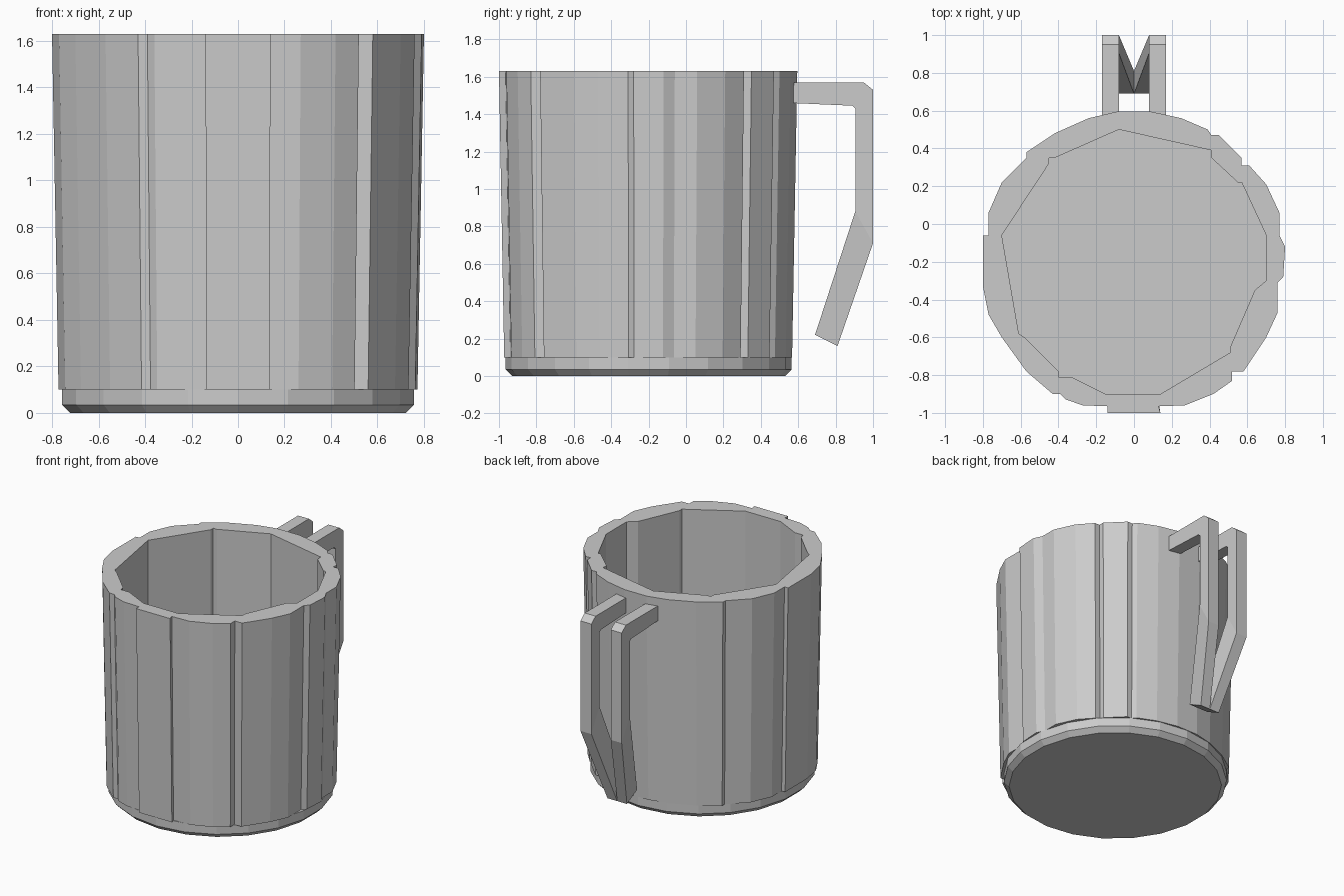
import bpy
import bmesh

cube = bpy.data.objects.get("Cube")
if cube:
    bpy.data.objects.remove(cube, do_unlink=True)

CENTRE_Y = -0.2
RIM = 1.63
BASE_TOP = 0.1

clay = bpy.data.materials.new("plain grey")
clay.use_nodes = True
grey = (0.6, 0.6, 0.6, 1)
clay.diffuse_color = grey
clay.node_tree.nodes["Principled BSDF"].inputs["Base Color"].default_value = grey


def finish(bm, name):
    bmesh.ops.recalc_face_normals(bm, faces=bm.faces)
    mesh = bpy.data.meshes.new(name)
    bm.to_mesh(mesh)
    bm.free()
    mesh.materials.append(clay)
    obj = bpy.data.objects.new(name, mesh)
    bpy.context.collection.objects.link(obj)
    return obj


def ring(bm, outline, scale, z):
    return [bm.verts.new((x * scale, CENTRE_Y + (y - CENTRE_Y) * scale, z))
            for x, y in outline]


def bridge(bm, a, b):
    n = len(a)
    for i in range(n):
        j = (i + 1) % n
        bm.faces.new((a[i], a[j], b[j], b[i]))


def fill_between(bm, *loops):
    edges = []
    for loop in loops:
        for a, b in zip(loop, loop[1:] + loop[:1]):
            edges.append(bm.edges.get((a, b)))
    bmesh.ops.triangle_fill(bm, edges=edges, use_beauty=True, normal=(0, 0, 1))


# Stepped stave outline of the outer wall, anticlockwise from the front panel
outer = [(-.14, -1), (.14, -1), (.13, -.965), (.27, -.96), (.42, -.9),
         (.52, -.83), (.52, -.78), (.58, -.78), (.7, -.6), (.76, -.47),
         (.76, -.31), (.79, -.28), (.8, -.12), (.77, -.06), (.77, .06),
         (.7, .21), (.61, .31), (.57, .31), (.57, .35), (.45, .47),
         (.41, .47), (.39, .5), (.25, .56), (.09, .595), (-.09, .595),
         (-.24, .56), (-.42, .48), (-.57, .38), (-.57, .35), (-.7, .22),
         (-.77, .06), (-.77, -.06), (-.8, -.06), (-.8, -.33), (-.77, -.48),
         (-.7, -.6), (-.57, -.78), (-.43, -.9), (-.39, -.9), (-.36, -.93),
         (-.27, -.96), (-.14, -.965)]

# Coarser outline of the inside wall
inner = [(-.15, -.9), (.14, -.9), (.51, -.68), (.51, -.65), (.64, -.35),
         (.7, -.3), (.7, -.06), (.57, .22), (.55, .22), (.41, .35),
         (.41, .39), (-.08, .5), (-.42, .35), (-.45, .35), (-.45, .32),
         (-.7, -.06), (-.61, -.58), (-.58, -.6), (-.4, -.78), (-.4, -.81),
         (-.33, -.81)]

# Tapered mug wall with rim and floor
bm = bmesh.new()
low = ring(bm, outer, 0.965, BASE_TOP)
high = ring(bm, outer, 1, RIM)
lip = ring(bm, inner, 1, RIM)
floor = ring(bm, inner, 1, BASE_TOP)
bridge(bm, low, high)
bridge(bm, lip, floor)
fill_between(bm, high, lip)
fill_between(bm, low, floor)
finish(bm, "mug_wall")

# Rounded base plate, which also closes the inside
bm = bmesh.new()
bmesh.ops.create_cone(bm, cap_ends=True, segments=22, radius1=0.765,
                      radius2=0.765, depth=BASE_TOP)
bmesh.ops.translate(bm, verts=bm.verts, vec=(0, CENTRE_Y, BASE_TOP / 2))
under = [f for f in bm.faces if f.normal.z < -0.9]
bmesh.ops.bevel(bm, geom=list(under[0].edges), offset=0.035, segments=1,
                affect='EDGES')
finish(bm, "mug_base")


# Twin handle bars: (outer point, inner point, inside x, outside x)
sections = [((.55, 1.57), (.55, 1.46), .08, .17),
            ((.95, 1.57), (.89, 1.445), .08, .17),
            ((1, 1.53), (.905, 1.43), .08, .17),
            ((1, .71), (.905, .88), .08, .17),
            ((.81, .16), (.69, .22), 0, .08)]
for side, name in ((1, "handle_bar_left"), (-1, "handle_bar_right")):
    bm = bmesh.new()
    loops = []
    for out, inn, x0, x1 in sections:
        corners = [(x0, out), (x1, out), (x1, inn), (x0, inn)]
        loops.append([bm.verts.new((side * x, *p)) for x, p in corners])
    for a, b in zip(loops, loops[1:]):
        bridge(bm, a, b)
    bm.faces.new(loops[0])
    bm.faces.new(loops[-1])
    finish(bm, name)
